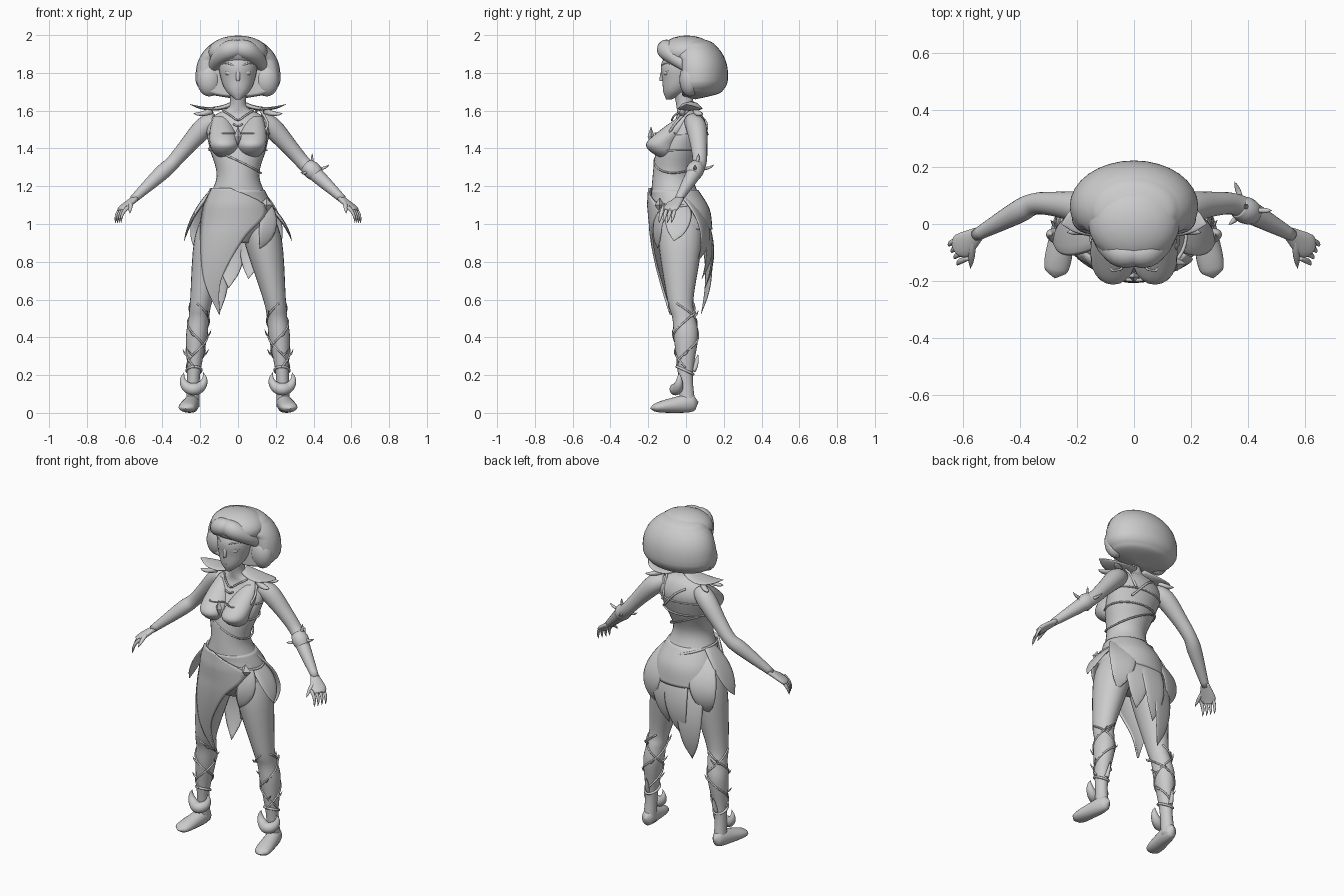
import bpy, bmesh, math
from mathutils import Vector

if "Cube" in bpy.data.objects:
    bpy.data.objects.remove(bpy.data.objects["Cube"])

grey = bpy.data.materials.new("light grey")
grey.use_nodes = True
grey.diffuse_color = (.6, .6, .6, 1)
grey.node_tree.nodes["Principled BSDF"].inputs["Base Color"].default_value = grey.diffuse_color


def finish(name, bm, smooth=True):
    bmesh.ops.recalc_face_normals(bm, faces=bm.faces)
    mesh = bpy.data.meshes.new(name)
    bm.to_mesh(mesh)
    bm.free()
    mesh.materials.append(grey)
    for polygon in mesh.polygons:
        polygon.use_smooth = smooth
    ob = bpy.data.objects.new(name, mesh)
    bpy.context.collection.objects.link(ob)
    return ob


def resample(rows, steps):
    """Smooth Catmull-Rom interpolation between rows of numbers."""
    out = []
    for i in range(len(rows) - 1):
        before, here, there = rows[max(i - 1, 0)], rows[i], rows[i + 1]
        after = rows[min(i + 2, len(rows) - 1)]
        for k in range(steps):
            t = k / steps
            out.append([q + ((r - p) * t + (2 * p - 5 * q + 4 * r - s) * t * t
                             + (3 * q - p - 3 * r + s) * t ** 3) / 2
                        for p, q, r, s in zip(before, here, there, after)])
    return out + [list(rows[-1])]


def sweep(name, rows, side=(1, 0, 0), upright=False, seg=20, steps=5):
    """Elliptical skin over rows of x, y, z, half width, half depth."""
    rows = resample(rows, steps)
    points = [Vector(row[:3]) for row in rows]
    bm = bmesh.new()
    rings = []
    for i, row in enumerate(rows):
        across, deep = Vector((1, 0, 0)), Vector((0, 1, 0))
        if not upright:
            along = (points[min(i + 1, len(points) - 1)] - points[max(i - 1, 0)]).normalized()
            across = Vector(side)
            across = (across - along * across.dot(along)).normalized()
            deep = along.cross(across)
        width, depth = max(row[3], .001), max(row[4], .001)
        angles = [math.tau * k / seg for k in range(seg)]
        rings.append([bm.verts.new(points[i] + across * width * math.cos(a) + deep * depth * math.sin(a))
                      for a in angles])
    for low, high in zip(rings, rings[1:]):
        for k in range(seg):
            bm.faces.new((low[k], low[k - 1], high[k - 1], high[k]))
    bm.faces.new(rings[0])
    bm.faces.new(rings[-1])
    return finish(name, bm)


def loft(name, rows):
    """Upright form from rows of height, y, half width, half depth."""
    return sweep(name, [(0, y, z, width, depth) for z, y, width, depth in rows], upright=True, seg=32)


def tube(name, rows, side=(0, 1, 0)):
    """Round limb from rows of x, y, z, radius."""
    sweep(name, [(*row, row[-1]) for row in rows], side)


def wire(name, points, radius=.005):
    sweep(name, [(*p, radius, radius) for p in points], (.3, .2, .9), seg=8, steps=3)


def leaf(name, base, tip, width, thick=.012, bow=(0, 0, 0), side=(1, 0, 0)):
    """Pointed blade from base to tip, swelling in the middle and bowed sideways."""
    rows = []
    for i in range(9):
        t = i / 8
        point = Vector(base).lerp(Vector(tip), t) + Vector(bow) * 4 * t * (1 - t)
        rows.append((*point, width * (1 - t) ** .8 * (.6 + 2 * t), thick * (1 - t) ** .5))
    sweep(name, rows, side, seg=12, steps=2)


def thorn(name, base, tip, radius):
    leaf(name, base, tip, radius, radius, (0, 0, -.008), (.3, .9, .2))


def ball(name, place, size, detail=24, smooth=True):
    bm = bmesh.new()
    bmesh.ops.create_uvsphere(bm, u_segments=detail, v_segments=detail // 2, radius=1)
    bmesh.ops.scale(bm, vec=size, verts=bm.verts)
    bmesh.ops.translate(bm, vec=place, verts=bm.verts)
    finish(name, bm, smooth)


def level(rows, z):
    """Section of an upright form at one height, from rows ordered top down."""
    for high, low in zip(rows, rows[1:]):
        if high[0] >= z >= low[0]:
            t = (high[0] - z) / (high[0] - low[0])
            return [p + (q - p) * t for p, q in zip(high, low)]


# Torso with neck and hips
torso = [(1.7, -.02, .045, .045), (1.62, 0, .05, .05), (1.57, .02, .13, .07), (1.5, .01, .165, .1),
         (1.4, -.035, .15, .12), (1.25, -.07, .113, .107), (1.1, -.045, .175, .14),
         (1, -.035, .195, .14), (.9, -.03, .1, .08)]
loft("torso", torso)


def around_torso(name, height, slope=0, radius=.005, first=0, last=360):
    """Thin band round the torso; angle zero is the front."""
    points = []
    for degrees in range(first, last + 1, 20):
        a = math.radians(degrees)
        z = height - slope * math.sin(a)
        section = level(torso, z)
        points.append((section[2] * math.sin(a) * 1.03, section[1] - section[3] * math.cos(a) * 1.03, z))
    wire(name, points, radius)


# Head and face
loft("head", [(1.66, -.09, .015, .015), (1.7, -.06, .06, .06), (1.76, -.035, .088, .09),
              (1.85, -.02, .1, .11), (1.95, 0, .06, .07)])
leaf("nose", (0, -.126, 1.757), (0, -.115, 1.835), .013, .014, (0, -.005, 0))
for name, z in (("upper_lip", 1.725), ("lower_lip", 1.713)):
    ball(name, (0, -.113, z), (.022, .01, .007))
for s in (-1, 1):
    ball("eye", (s * .043, -.101, 1.8), (.026, .018, .016))
    leaf("eyelid", (s * .018, -.12, 1.803), (s * .078, -.092, 1.81), .004, .004, (0, -.008, .01), (0, 0, 1))
    leaf("eyebrow", (s * .015, -.125, 1.83), (s * .085, -.085, 1.845), .005, .005, (0, -.01, .012), (0, 0, 1))

# Hair: round bob cut straight beside the face, crown and front rolls
bob = []
for i in range(13):
    t = i / 12
    reach = (t - 1 / 3) * (1.5 if t > 1 / 3 else 3)
    full = math.sqrt(max(0, 1 - abs(reach) ** 2.4))
    bob.append((1.66 + t / 3, .05 + .06 * t - .07 * t * t, .225 * full, .16 * full))
hair = loft("hair_bob", bob)
for v in hair.data.vertices:
    v.co.y = max(v.co.y, -.02 - max(0, v.co.z - 1.87))
ball("hair_crown", (0, .005, 1.91), (.16, .145, .088))
for s in (-1, 1):
    ball("hair_side_lobe", (s * .152, .02, 1.765), (.066, .055, .09))
    tube("front_hair_roll", [(s * .13, .01, 1.83, .03), (s * .1, -.055, 1.88, .042),
                             (s * .045, -.1, 1.92, .052), (-s * .01, -.1, 1.93, .045)])

# Legs: rows of height, y, half width; they spread outward towards the floor
shape = [(1.05, -.03, .09), (.9, -.03, .1), (.6, -.03, .06), (.5, -.01, .054),
         (.4, 0, .056), (.2, -.003, .034), (.03, .01, .037)]
leg = [(z, y, width, .24 - .13 * z * z) for z, y, width in shape]


def on_leg(s, degrees, z, gap=.002):
    _, y, width, x = level(leg, z)
    a = math.radians(degrees)
    return s * (x + (width + gap) * math.sin(a)), y - (width * 1.15 + gap) * math.cos(a), z


for s in (-1, 1):
    sweep("leg", [(s * x, y, z, width, width * 1.15) for z, y, width, x in leg], upright=True, seg=24)
    foot = []
    for i in range(13):
        t = i / 12
        full = math.sqrt(1 - (2 * t - 1) ** 4)
        height = .058 - .034 * t
        foot.append((s * (.233 + .045 * t), .065 - .255 * t, height, (.038 + .014 * t) * full, height * full))
    sweep("foot", foot, steps=2)

    # Shin vines with thorns
    for start, turn in ((0, 1), (180, 1), (90, -1)):
        climb = [(start + turn * 38 * i, .24 + .034 * i) for i in range(11)]
        wire("shin_vine", [on_leg(s, angle, z) for angle, z in climb])
        for angle, z in climb[2::3]:
            thorn("vine_thorn", on_leg(s, angle, z), on_leg(s, angle + 25, z + .03, .02), .006)

    # Crescent ankle cuff
    horns = []
    for degrees in range(-120, 121, 30):
        a = math.radians(degrees)
        fat = .032 * math.cos(a * .75)
        horns.append((s * (.235 + .058 * math.sin(a)), -.055 + .02 * abs(math.sin(a)), .185 - .06 * math.cos(a), fat))
    tube("ankle_crescent", horns)
    wire("ankle_band", [on_leg(s, a, .225 + .02 * math.cos(math.radians(a))) for a in range(0, 361, 30)], .007)
    thorn("heel_leaf", on_leg(s, 180, .22), on_leg(s, 180, .31, .012), .014)

    # Arm and hand
    tube("arm", [(s * x, y, z, r) for x, y, z, r in (
        (.12, .03, 1.545, .045), (.18, .055, 1.51, .055), (.28, .07, 1.4, .043),
        (.35, .07, 1.32, .038), (.41, .04, 1.265, .04), (.555, -.04, 1.13, .021))])
    sweep("palm", [(s * x, y, z, width, .017) for x, y, z, width in (
        (.54, -.03, 1.14, .022), (.6, -.075, 1.09, .045), (.62, -.09, 1.07, .03))], (-s * .45, -.8, 0))
    for i in range(4):
        x, y = .61 - .01 * i, -.055 - .022 * i
        leaf("finger", (s * x, y, 1.09), (s * (x + .038), y - .022, 1.005), .011, .011,
             (s * .012, 0, .005), (0, 1, 0))
    leaf("thumb", (s * .565, -.06, 1.12), (s * .573, -.155, 1.055), .013, .013, (0, 0, .008))

    # Bust cup sloping up into the chest, and leafy shoulder pad
    sweep("bust_cup", [(s * x, y, z, width, width * 1.1) for x, y, z, width in (
        (.09, .01, 1.57, .04), (.083, -.06, 1.5, .066), (.074, -.125, 1.43, .077),
        (.072, -.12, 1.385, .064), (.07, -.1, 1.35, .03))], upright=True)
    leaf("shoulder_leaf", (s * .03, .02, 1.635), (s * .255, 0, 1.635), .07, .014, (0, .01, -.025), (0, 1, 0))
    for y, reach in ((-.03, .235), (.09, .215)):
        thorn("shoulder_thorn", (s * .14, y / 2, 1.6), (s * reach, y, 1.585), .018)

# Chest band, straps, necklace and gem
for name, z in (("band_top", 1.475), ("band_bottom", 1.39)):
    around_torso(name, z, first=60, last=300)
wire("band_front", [(x * .075, -.06 - .104 * (abs(x) == 1) - .07 * (x == 0), 1.48) for x in range(-2, 3)], .004)
around_torso("waist_strap", 1.335, .065)
wire("left_strap", [(.14, -.09, 1.48), (.155, -.05, 1.54), (.1, .04, 1.61), (.08, .115, 1.47)], .007)
wire("back_strap", [(-.06, .09, 1.56), (0, .112, 1.52), (.09, .09, 1.42)], .006)
wire("necklace", [(x * .04, -.075 + .014 * x * x, 1.55 + .025 * abs(x)) for x in range(-2, 3)])
wire("pendant", [(x * .025, -.085, 1.518 + .012 * x * x) for x in (-1, 0, 1)])
ball("chest_gem", (0, -.185, 1.465), (.02, .018, .052), 4, False)

# Thorny bracelet on the left forearm
elbow, wrist = Vector((.365, .06, 1.31)), Vector((.42, .035, 1.258))
tube("bracelet", [(*elbow.lerp(wrist, i / 3), .046 if i in (1, 2) else .038) for i in range(4)])
for push in ((0, .02, .09), (.09, 0, .03), (-.04, .1, .03), (-.06, -.05, -.01)):
    centre = elbow.lerp(wrist, .5)
    thorn("bracelet_thorn", centre + Vector(push) * .4, centre + Vector(push), .01)

# Skirt front: sheet from rows of height, right edge, left edge, hugging the hip
panel = resample([(1.19, -.14, -.04), (1.08, -.19, .16), (.92, -.2, .03), (.7, -.18, -.09), (.52, -.1, -.095)], 6)
bm = bmesh.new()
grid = []
for z, start, end in panel:
    drop = max(0, 1 - z)
    _, middle, width, depth = level(torso, max(z, 1))
    line = []
    for k in range(13):
        x = start + (end - start) * k / 12
        bend = math.sqrt(max(0, 1 - ((x + .23 * drop) / (width + .022)) ** 2))
        line.append(bm.verts.new((x, middle - (depth + .022) * bend + drop ** 1.5 / 3, z)))
    grid.append(line)
for high, low in zip(grid, grid[1:]):
    for k in range(12):
        bm.faces.new((high[k], high[k + 1], low[k + 1], low[k]))
drape = finish("skirt_front", bm)
drape.modifiers.new("Thickness", "SOLIDIFY").thickness = .012

# Skirt back and sides: yoke over the seat and overlapping petals
loft("skirt_yoke", [(1.18, -.06, .142, .125), (1.08, -.025, .185, .15), (.97, .01, .195, .13)])
for x, tip, z in ((-.1, -.1, .525), (0, -.05, .66), (.09, .055, .71), (.14, .17, .8), (-.15, -.19, .82)):
    out = .1 - 2 * x * x
    leaf("back_petal", (x * .7, out - .08, 1.16), (tip, out, z), .085, .014, (x * .2, .075, 0), (1, -2.5 * x, 0))
for s, z in ((-1, 1.18), (1, 1.12)):
    leaf("hip_petal", (s * .13, -.04, z), (s * .285, -.065, .91), .075, .014, (s * .02, .01, .01), (0, 1, 0))
leaf("left_front_petal", (.15, -.12, 1.1), (.115, -.15, .87), .055, .012, (.025, -.015, 0), (1, .5, 0))

# Slanted waistband and buckle
around_torso("waistband", 1.14, .045, .007)
ball("buckle", (.15, -.14, 1.1), (.035, .025, .04), 4, False)
